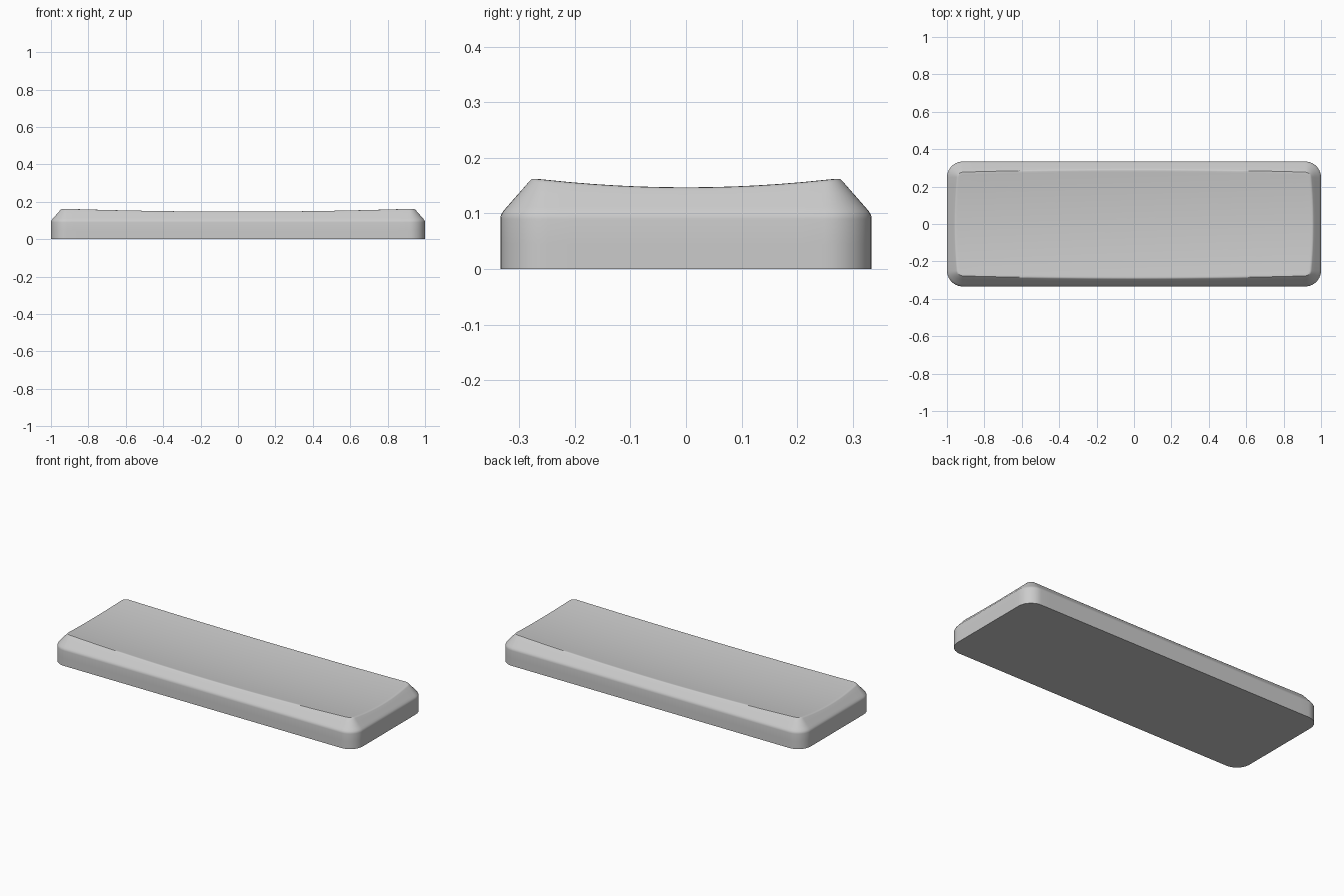
import bpy
import bmesh
import math

if "Cube" in bpy.data.objects:
    bpy.data.objects.remove(bpy.data.objects["Cube"])

HALF_X, HALF_Y, RADIUS = 1.0, 0.334, 0.085
CORNER_STEPS, LONG_STEPS, SHORT_STEPS = 10, 32, 12


def outline_frames():
    """Corner-arc centre and outward normal for each point of the rounded rectangle."""
    cx, cy = HALF_X - RADIUS, HALF_Y - RADIUS
    centres = [(cx, cy), (-cx, cy), (-cx, -cy), (cx, -cy)]
    frames = []
    for k, (x, y) in enumerate(centres):
        for i in range(CORNER_STEPS + 1):
            a = math.pi / 2 * (k + i / CORNER_STEPS)
            frames.append((x, y, math.cos(a), math.sin(a)))
        nx, ny = centres[(k + 1) % 4]
        n = LONG_STEPS if k % 2 == 0 else SHORT_STEPS
        a = math.pi / 2 * (k + 1)
        for i in range(1, n):
            t = i / n
            frames.append((x + (nx - x) * t, y + (ny - y) * t, math.cos(a), math.sin(a)))
    return frames


def inset_point(frame, d):
    x, y, nx, ny = frame
    return x + nx * (RADIUS - d), y + ny * (RADIUS - d)


def dish(x, y):
    return 0.129 + 0.0175 * (x / 0.94) ** 2 + 0.0175 * (y / 0.28) ** 2


def slope(d):
    return 0.112 + (d - 0.012) * 1.14


def rim_inset(frame):
    """Inset at which the sloped shoulder meets the dished top."""
    low, high = 0.012, 0.075
    for _ in range(30):
        mid = (low + high) / 2
        if slope(mid) < dish(*inset_point(frame, mid)):
            low = mid
        else:
            high = mid
    return low


frames = outline_frames()
rims = [rim_inset(f) for f in frames]
rings = []

# Straight wall and rounded shoulder
for d, z in [(0, 0), (0, 0.045), (0, 0.09), (0.001, 0.097), (0.005, 0.104), (0.012, 0.112)]:
    rings.append([(*inset_point(f, d), z) for f in frames])

# Sloped shoulder up to a slightly softened rim
for t in (0.5, 0.88):
    ring = []
    for f, r in zip(frames, rims):
        d = 0.012 + (r - 0.012) * t
        ring.append((*inset_point(f, d), slope(d)))
    rings.append(ring)
rings.append([(*inset_point(f, r), slope(r) - 0.001) for f, r in zip(frames, rims)])

# Dished top
for extra in (0.006, 0.014):
    ring = []
    for f, r in zip(frames, rims):
        x, y = inset_point(f, r + extra)
        ring.append((x, y, dish(x, y)))
    rings.append(ring)
edge = rings[-1]
for i in range(1, 12):
    s = 1 - i / 12
    rings.append([(x * s, y * s, dish(x * s, y * s)) for x, y, _ in edge])

# Skin the rings, then close the underside and the centre of the dish
bm = bmesh.new()
loops = [[bm.verts.new(p) for p in ring] for ring in rings]
count = len(frames)
for lower, upper in zip(loops, loops[1:]):
    for i in range(count):
        j = (i + 1) % count
        bm.faces.new((lower[i], lower[j], upper[j], upper[i]))
bm.faces.new(loops[0][::-1])
centre = bm.verts.new((0, 0, dish(0, 0)))
for i in range(count):
    bm.faces.new((loops[-1][i], loops[-1][(i + 1) % count], centre))

mesh = bpy.data.meshes.new("keycap_body")
bm.to_mesh(mesh)
bm.free()
body = bpy.data.objects.new("keycap_body", mesh)
bpy.context.collection.objects.link(body)

# Plain grey plastic
grey = bpy.data.materials.new("light_grey")
grey.use_nodes = True
colour = (0.6, 0.6, 0.6, 1)
grey.diffuse_color = colour
grey.node_tree.nodes["Principled BSDF"].inputs["Base Color"].default_value = colour
mesh.materials.append(grey)

bpy.context.view_layer.objects.active = body
body.select_set(True)
bpy.ops.object.shade_smooth_by_angle(angle=math.radians(40))
